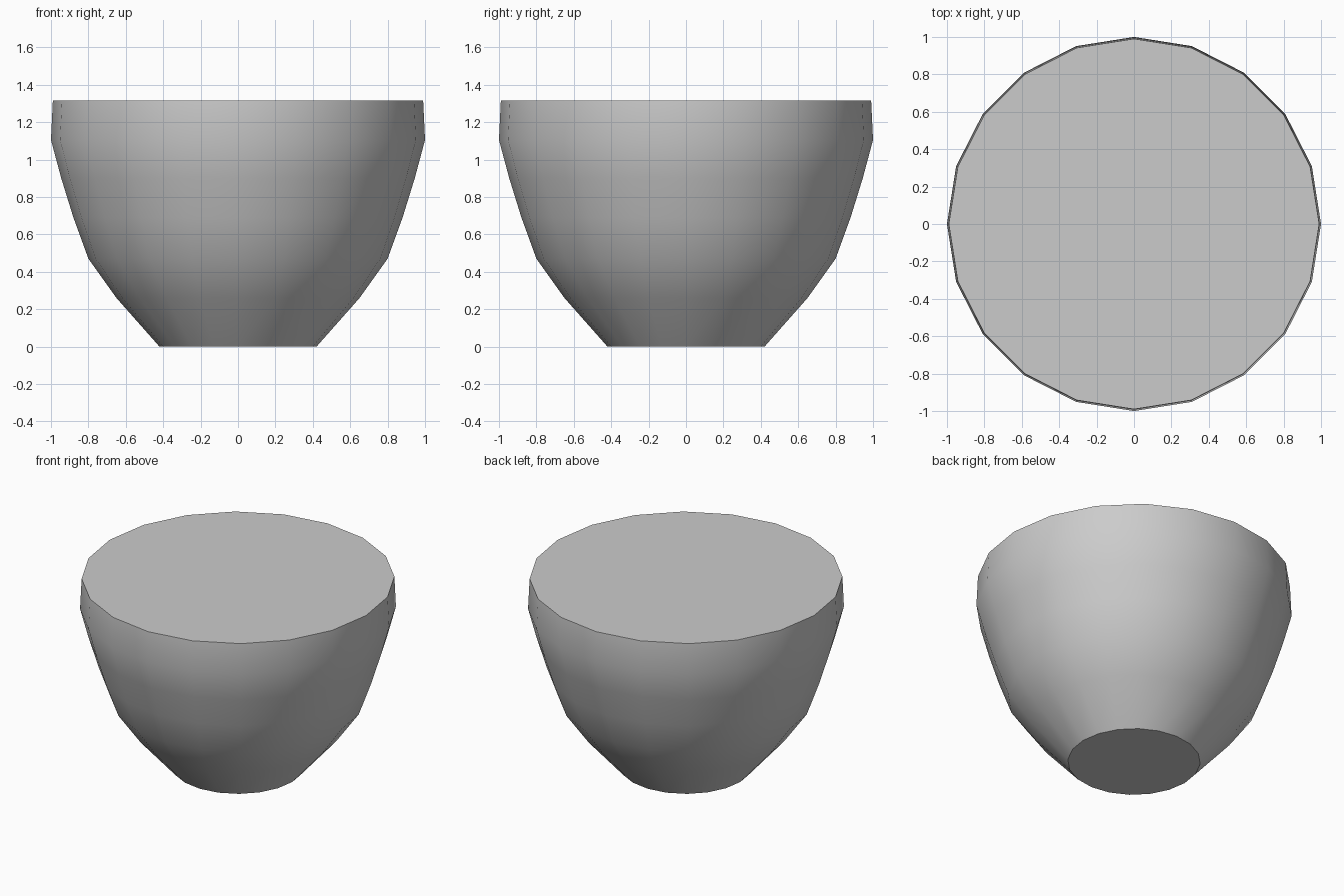
import bpy, bmesh, math

if "Cube" in bpy.data.objects:
    bpy.data.objects.remove(bpy.data.objects["Cube"])

SIDES = 20
# (radius, height) profile of the closed bowl body
PROFILE = [(0.42, 0.0), (0.65, 0.26), (0.80, 0.47), (0.88, 0.69),
           (0.945, 0.90), (1.0, 1.105), (0.99, 1.315)]

bm = bmesh.new()
rings = []
for r, z in PROFILE:
    rings.append([bm.verts.new((r * math.cos(2 * math.pi * i / SIDES),
                                r * math.sin(2 * math.pi * i / SIDES), z))
                  for i in range(SIDES)])

# curved side wall
for low, high in zip(rings, rings[1:]):
    for i in range(SIDES):
        j = (i + 1) % SIDES
        bm.faces.new((low[i], low[j], high[j], high[i]))

# flat base and flat top
bm.faces.new(rings[0][::-1])
bm.faces.new(rings[-1])

mesh = bpy.data.meshes.new("bowl")
bm.to_mesh(mesh)
bm.free()
bowl = bpy.data.objects.new("bowl", mesh)
bpy.context.collection.objects.link(bowl)

# smooth wall, sharp rim and base edges
bpy.context.view_layer.objects.active = bowl
bowl.select_set(True)
bpy.ops.object.shade_smooth_by_angle(angle=math.radians(35))
